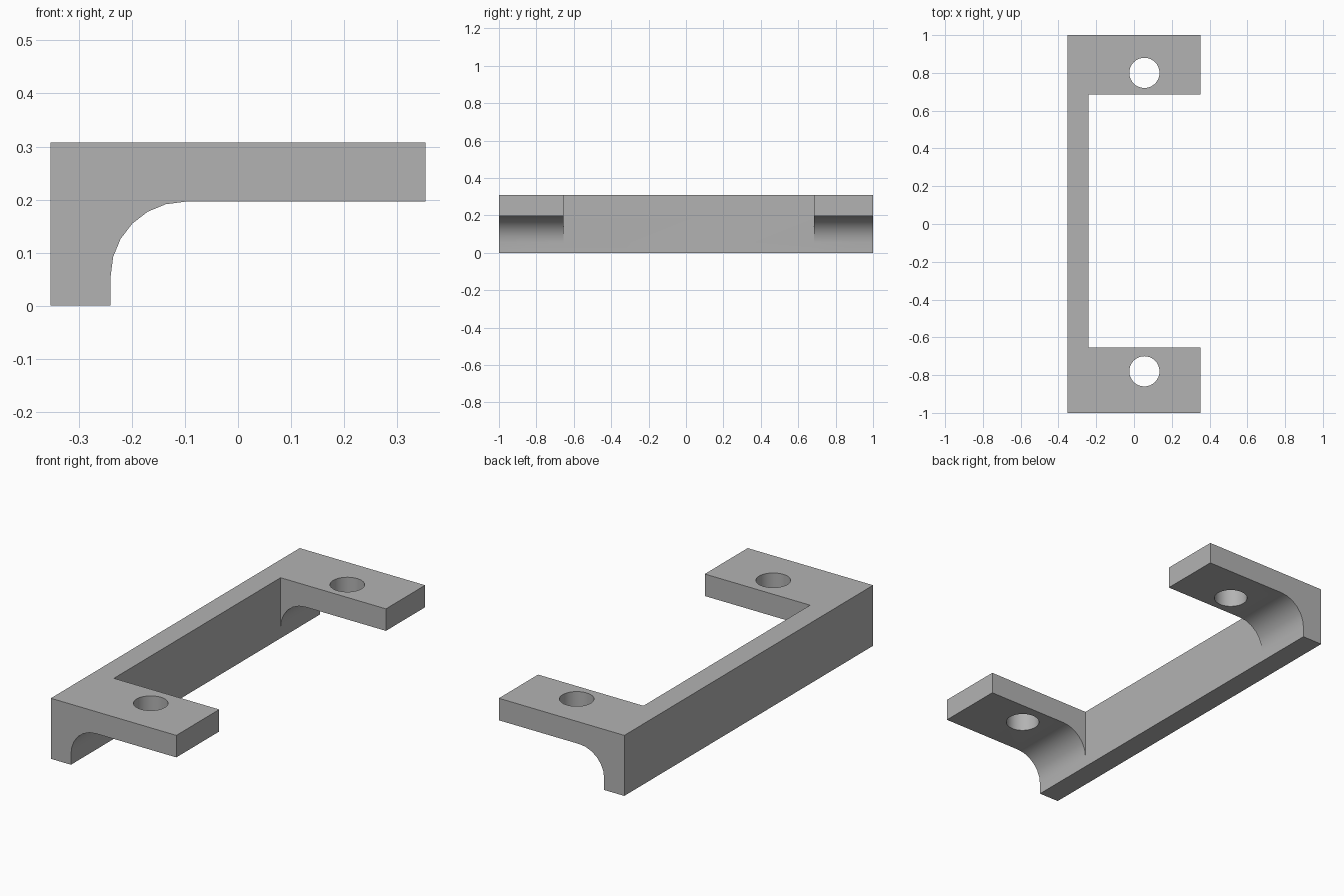
import bpy
import bmesh
from math import cos, sin, radians
from mathutils import Matrix

default_cube = bpy.data.objects.get("Cube")
if default_cube:
    bpy.data.objects.remove(default_cube, do_unlink=True)

# Main dimensions
BACK, TIP, WALL = -0.353, 0.353, -0.24
TOP, UNDER, FILLET = 0.308, 0.196, 0.14
FRONT_ARM, REAR_ARM = -0.655, 0.685
HOLE_X, HOLE_RADIUS = 0.055, 0.08

grey = bpy.data.materials.new("light_grey")
grey.use_nodes = True
grey.diffuse_color = (0.45, 0.45, 0.45, 1)
grey.node_tree.nodes["Principled BSDF"].inputs["Base Color"].default_value = grey.diffuse_color


def add_object(name, bm):
    bmesh.ops.recalc_face_normals(bm, faces=bm.faces)
    mesh = bpy.data.meshes.new(name)
    bm.to_mesh(mesh)
    bm.free()
    mesh.materials.append(grey)
    obj = bpy.data.objects.new(name, mesh)
    bpy.context.collection.objects.link(obj)
    return obj


def extrude_profile(name, points, y0, y1):
    """Extrude an x-z outline from y0 to y1."""
    bm = bmesh.new()
    face = bm.faces.new([bm.verts.new((x, y0, z)) for x, z in points])
    result = bmesh.ops.extrude_face_region(bm, geom=[face])
    verts = [v for v in result["geom"] if isinstance(v, bmesh.types.BMVert)]
    bmesh.ops.translate(bm, verts=verts, vec=(0, y1 - y0, 0))
    return add_object(name, bm)


def cylinder(name, x, y):
    bm = bmesh.new()
    bmesh.ops.create_cone(bm, cap_ends=True, segments=32, radius1=HOLE_RADIUS,
                          radius2=HOLE_RADIUS, depth=1,
                          matrix=Matrix.Translation((x, y, UNDER)))
    return add_object(name, bm)


# Bracket body: L-shaped section with a rounded inner corner
arc = [(WALL + FILLET + FILLET * cos(radians(a)),
        UNDER - FILLET + FILLET * sin(radians(a))) for a in range(90, 181, 15)]
outline = [(BACK, 0), (BACK, TOP), (TIP, TOP), (TIP, UNDER), *arc, (WALL, 0)]
bracket = extrude_profile("bracket", outline, -1, 1)

# Gap between the two arms, and the screw holes
gap = extrude_profile("gap_cutter", [(WALL, -1), (WALL, 1), (1, 1), (1, -1)],
                      FRONT_ARM, REAR_ARM)
cutters = [gap, cylinder("front_hole_cutter", HOLE_X, -0.78),
           cylinder("rear_hole_cutter", HOLE_X, 0.80)]

bpy.ops.object.select_all(action="DESELECT")
bpy.context.view_layer.objects.active = bracket
bracket.select_set(True)
for cutter in cutters:
    cutter.hide_render = True
    mod = bracket.modifiers.new(cutter.name, "BOOLEAN")
    mod.operation = "DIFFERENCE"
    mod.solver = "EXACT"
    mod.object = cutter
    bpy.ops.object.modifier_apply(modifier=mod.name)
    bpy.data.objects.remove(cutter, do_unlink=True)

# Smooth fillets and holes, sharp edges elsewhere
bpy.ops.object.shade_smooth_by_angle(angle=radians(30))
